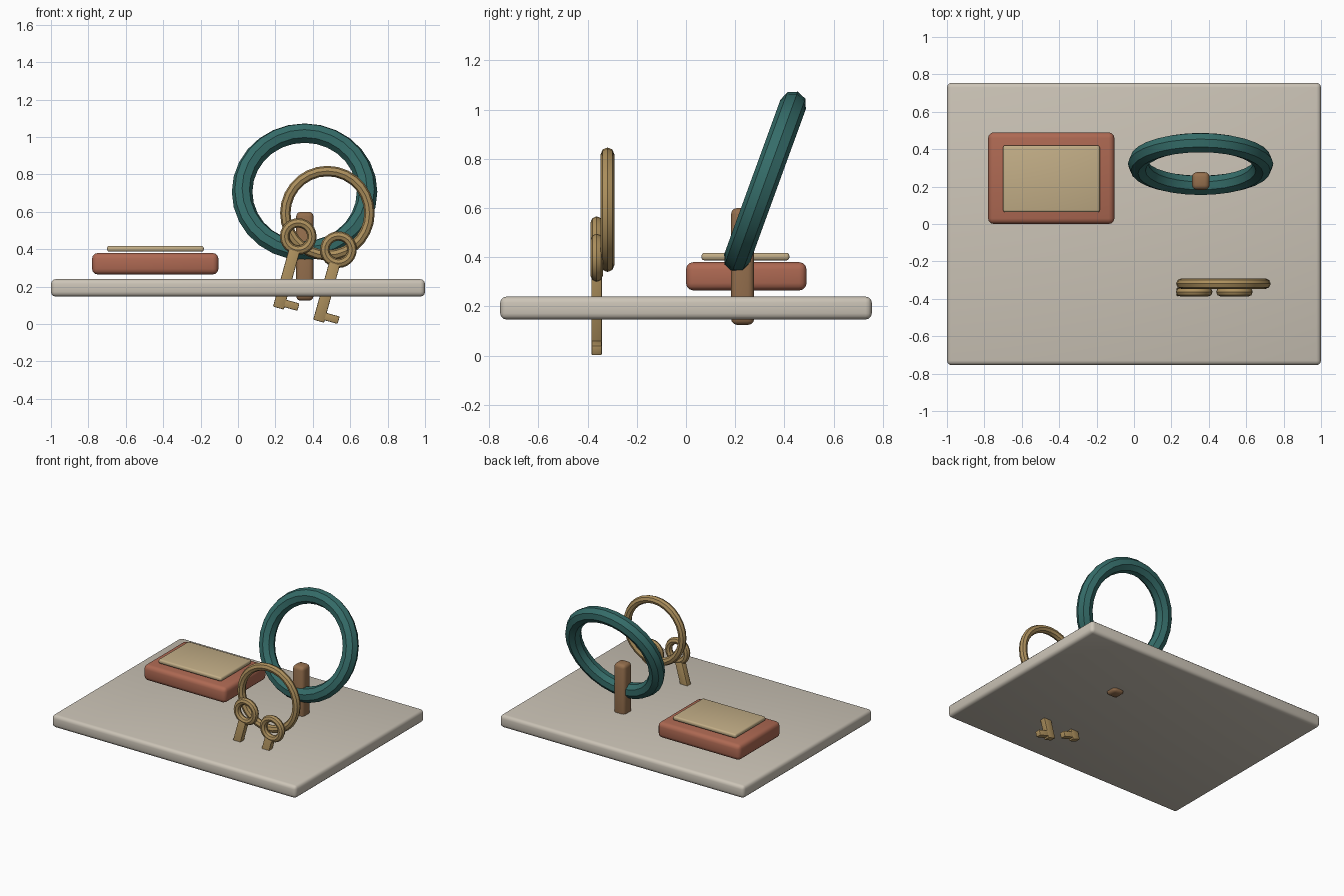
import bpy
from math import radians, sin, cos
from mathutils import Vector

if "Cube" in bpy.data.objects:
    bpy.data.objects.remove(bpy.data.objects["Cube"])


def material(name, rgb):
    m = bpy.data.materials.new(name)
    m.diffuse_color = (*rgb, 1)
    m.use_nodes = True
    m.node_tree.nodes["Principled BSDF"].inputs["Base Color"].default_value = m.diffuse_color
    return m


STONE = material("stone", (0.60, 0.55, 0.47))
CLAY = material("terracotta", (0.42, 0.14, 0.085))
SAND = material("sand", (0.54, 0.42, 0.24))
WOOD = material("wood", (0.30, 0.16, 0.075))
TEAL = material("teal", (0.035, 0.15, 0.14))
BRASS = material("brass", (0.42, 0.28, 0.11))


def finish(obj, name, mat):
    obj.name = name
    obj.data.materials.append(mat)
    bpy.ops.object.shade_smooth_by_angle(angle=radians(35))
    return obj


def box(name, lo, hi, bevel, mat, segments=3):
    lo, hi = Vector(lo), Vector(hi)
    bpy.ops.mesh.primitive_cube_add(size=1, location=(lo + hi) / 2)
    obj = bpy.context.object
    obj.scale = hi - lo
    bpy.ops.object.transform_apply(location=False, rotation=False, scale=True)
    mod = obj.modifiers.new("rounded_edges", 'BEVEL')
    mod.width, mod.segments = bevel, segments
    bpy.ops.object.modifier_apply(modifier=mod.name)
    return finish(obj, name, mat)


def ring(name, loc, major, minor, tilt, segs, mat):
    bpy.ops.mesh.primitive_torus_add(location=loc, rotation=(radians(tilt), 0, 0),
                                     major_radius=major, minor_radius=minor,
                                     major_segments=segs, minor_segments=8)
    return finish(bpy.context.object, name, mat)


# Tray board, wallet-like block and its top panel
box("tray_board", (-1, -0.755, 0.147), (1, 0.755, 0.24), 0.025, STONE)
box("block_body", (-0.78, 0, 0.265), (-0.105, 0.49, 0.38), 0.03, CLAY)
box("block_panel", (-0.70, 0.063, 0.387), (-0.183, 0.42, 0.418), 0.012, SAND)

# Peg with the large leaning ring
box("peg", (0.311, 0.183, 0.125), (0.404, 0.277, 0.60), 0.025, WOOD)
ring("large_ring", (0.356, 0.321, 0.707), 0.334, 0.055, 70, 28, TEAL)

# Key ring
ring("key_ring", (0.478, -0.319, 0.593), 0.225, 0.028, 90, 28, BRASS)

# Two identical keys hanging at an angle
ANGLE = radians(15.5)
DOWN = Vector((-sin(ANGLE), 0, -cos(ANGLE)))
SIDE = Vector((cos(ANGLE), 0, -sin(ANGLE)))


def key_bar(name, bow, along, side, depth):
    size = Vector((side[1] - side[0], depth, along[1] - along[0]))
    obj = box(name, -size / 2, size / 2, 0.005, BRASS, 2)
    obj.location = bow + DOWN * sum(along) / 2 + SIDE * sum(side) / 2
    obj.rotation_euler.y = ANGLE
    return obj


for i, (x, z) in enumerate([(0.322, 0.468), (0.537, 0.398)], 1):
    bow = Vector((x, -0.363, z))
    ring(f"key_{i}_bow", bow, 0.073, 0.025, 90, 24, BRASS)
    key_bar(f"key_{i}_blade", bow, (0.075, 0.397), (-0.03, 0.03), 0.044)
    key_bar(f"key_{i}_bit", bow, (0.343, 0.384), (-0.02, 0.102), 0.042)
